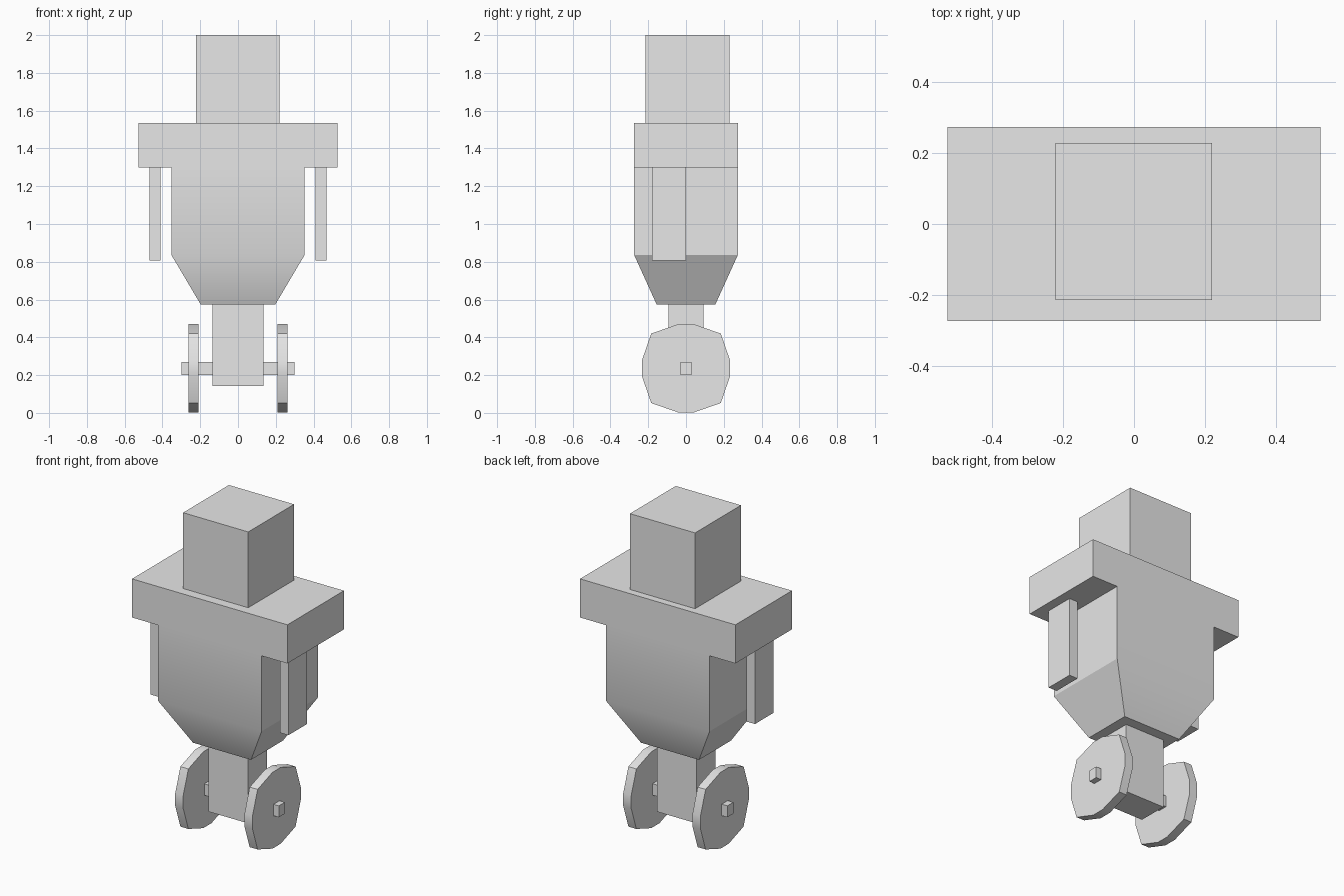
import bpy
import bmesh
from math import radians

if "Cube" in bpy.data.objects:
    bpy.data.objects.remove(bpy.data.objects["Cube"], do_unlink=True)

# Single grey material
grey = bpy.data.materials.new("plain_grey")
grey.use_nodes = True
colour = (0.8, 0.8, 0.8, 1)
grey.diffuse_color = colour
grey.node_tree.nodes["Principled BSDF"].inputs["Base Color"].default_value = colour


def finish(bm, name):
    bmesh.ops.recalc_face_normals(bm, faces=bm.faces[:])
    mesh = bpy.data.meshes.new(name)
    bm.to_mesh(mesh)
    bm.free()
    mesh.materials.append(grey)
    obj = bpy.data.objects.new(name, mesh)
    bpy.context.collection.objects.link(obj)
    bpy.ops.object.select_all(action='DESELECT')
    obj.select_set(True)
    bpy.context.view_layer.objects.active = obj
    bpy.ops.object.shade_smooth_by_angle(angle=radians(30))
    return obj


def loft(bm, rings):
    """Skin a list of equal-sized point rings and cap both ends."""
    loops = [[bm.verts.new(p) for p in ring] for ring in rings]
    n = len(loops[0])
    for a, b in zip(loops, loops[1:]):
        for i in range(n):
            j = (i + 1) % n
            bm.faces.new((a[i], a[j], b[j], b[i]))
    bm.faces.new(loops[0])
    bm.faces.new(loops[-1])


def rect(hx, hy, z):
    return [(-hx, -hy, z), (hx, -hy, z), (hx, hy, z), (-hx, hy, z)]


def box(name, xs, ys, zs):
    bm = bmesh.new()
    loft(bm, [[(xs[0], ys[0], z), (xs[1], ys[0], z),
               (xs[1], ys[1], z), (xs[0], ys[1], z)] for z in zs])
    return finish(bm, name)


# Torso: tapered waist, with shoulders pulled out of the top side faces
bm = bmesh.new()
loft(bm, [rect(0.197, 0.155, 0.573), rect(0.352, 0.274, 0.835),
          rect(0.352, 0.274, 1.298), rect(0.352, 0.274, 1.535)])
bm.normal_update()
sides = [f for f in bm.faces
         if abs(f.normal.x) > 0.9 and f.calc_center_median().z > 1.3]
for f in bmesh.ops.extrude_discrete_faces(bm, faces=sides)["faces"]:
    for v in f.verts:
        v.co.x = 0.527 if v.co.x > 0 else -0.527
finish(bm, "torso")

# Head and central leg
box("head", (-0.222, 0.22), (-0.215, 0.229), (1.535, 2.0))
box("leg", (-0.136, 0.134), (-0.093, 0.092), (0.143, 0.573))

# Axle through the leg
box("axle", (-0.3, 0.298), (-0.03, 0.028), (0.2, 0.27))

# Wheel outline: one corner of three points turned through four quarters
corner = [(0.04, 0.234), (0.184, 0.184), (0.234, 0.04)]
outline = []
for quarter in range(4):
    outline += corner
    corner = [(b, -a) for a, b in corner]

for side, sign in (("left", 1), ("right", -1)):
    # Arm plate hanging under the shoulder
    box(side + "_arm", sorted((sign * 0.41, sign * 0.468)),
        (-0.18, 0.0), (0.806, 1.298))
    # Wheel
    bm = bmesh.new()
    loft(bm, [[(sign * x, y, z + 0.236) for y, z in outline]
              for x in (0.208, 0.262)])
    finish(bm, side + "_wheel")
